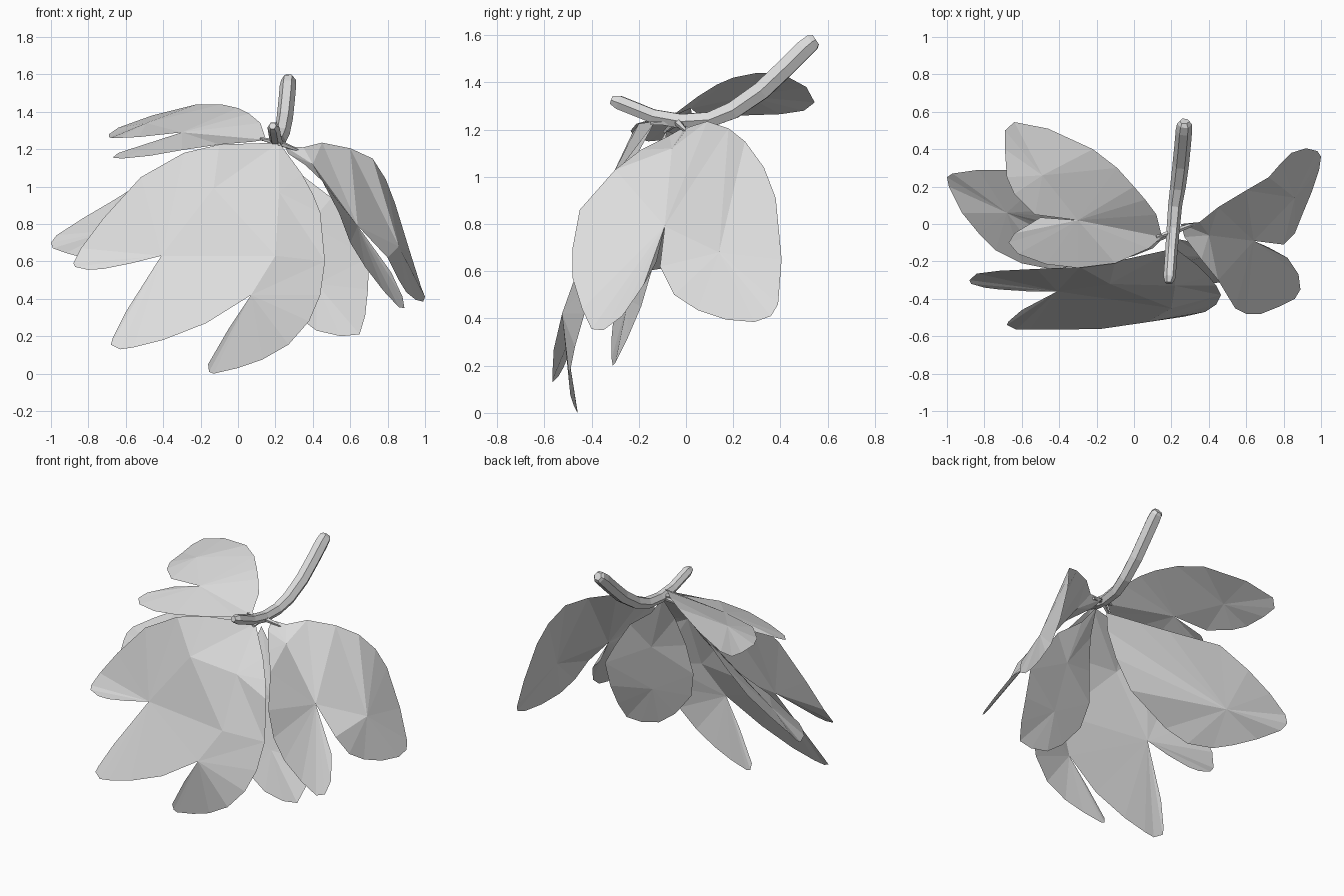
import bpy, bmesh
from mathutils import Vector


def material(name, value):
    m = bpy.data.materials.new(name)
    m.diffuse_color = (value, value, value, 1)
    return m


GREY = material("pale_grey", 0.72)
CORE = Vector((0.2, 0.0, 0.3))


def leaf(name, *lobes):
    """Each lobe is a hub point followed by the rim points fanned around it."""
    bm = bmesh.new()
    for hub, *rim in lobes:
        h = bm.verts.new(hub)
        ring = [bm.verts.new(p) for p in rim]
        for a, b in zip(ring, ring[1:]):
            bm.faces.new((h, a, b))
    bmesh.ops.remove_doubles(bm, verts=bm.verts, dist=0.001)
    bmesh.ops.recalc_face_normals(bm, faces=bm.faces)
    # turn the upper side outwards
    if sum(f.normal.dot(f.calc_center_median() - CORE) * f.calc_area() for f in bm.faces) < 0:
        bmesh.ops.reverse_faces(bm, faces=bm.faces)
    me = bpy.data.meshes.new(name)
    bm.to_mesh(me)
    bm.free()
    me.materials.append(GREY)
    bpy.context.collection.objects.link(bpy.data.objects.new(name, me))


# curved six-sided twig
cu = bpy.data.curves.new("stem", "CURVE")
cu.dimensions = "3D"
cu.bevel_depth = 0.044
cu.bevel_resolution = 1
cu.use_fill_caps = True
path = [(0.185, -0.315, 1.325, .45), (0.19, -0.285, 1.315, .75), (0.2, -0.14, 1.257, .75),
        (0.21, -0.02, 1.235, .8), (0.22, 0.1, 1.242, .85), (0.235, 0.2, 1.282, .95),
        (0.25, 0.32, 1.365, 1), (0.26, 0.42, 1.46, 1), (0.267, 0.5, 1.54, 1),
        (0.27, 0.535, 1.57, .9), (0.27, 0.55, 1.58, .6)]
sp = cu.splines.new("POLY")
sp.points.add(len(path) - 1)
for p, (x, y, z, r) in zip(sp.points, path):
    p.co = (x, y, z, 1)
    p.radius = r
cu.materials.append(GREY)
stem = bpy.data.objects.new("stem", cu)
bpy.context.collection.objects.link(stem)
bpy.context.view_layer.objects.active = stem
stem.select_set(True)
bpy.ops.object.convert(target="MESH")
for poly in stem.data.polygons:
    poly.use_smooth = False

# big three-lobed front leaf
base, notch_l, notch_r = (0.22, -0.13, 1.235), (-0.41, -0.36, 0.63), (0.07, -0.525, 0.42)
left, low, right = (-0.13, -0.32, 0.99), (0.2, -0.45, 0.63), (0.22, -0.33, 0.97)
shoulder, brow, edge = (-0.1, -0.2, 1.225), (-0.29, -0.23, 1.18), (0.465, -0.38, 0.6)
leaf("front_leaf",
     [notch_l, low, left, brow, (-0.52, -0.24, 1.05), (-0.72, -0.25, 0.83),
      (-0.84, -0.265, 0.67), (-0.88, -0.3, 0.59), (-0.87, -0.32, 0.57), (-0.8, -0.34, 0.555),
      (-0.72, -0.35, 0.56), (-0.57, -0.36, 0.59)],
     [notch_l, (-0.5, -0.41, 0.48), (-0.6, -0.46, 0.33), (-0.67, -0.52, 0.19), (-0.68, -0.54, 0.155),
      (-0.63, -0.565, 0.13), (-0.56, -0.565, 0.14), (-0.4, -0.565, 0.18), (-0.17, -0.56, 0.27), notch_r, low],
     [notch_r, (-0.05, -0.5, 0.24), (-0.16, -0.47, 0.05), (-0.155, -0.46, 0.01), (-0.13, -0.46, 0.0),
      (0, -0.475, 0.03), (0.13, -0.49, 0.075), (0.27, -0.495, 0.155), (0.38, -0.47, 0.28),
      (0.44, -0.43, 0.42), edge, low],
     [left, low, right, base, shoulder, brow],
     [right, low, edge, (0.44, -0.33, 0.86), (0.4, -0.28, 0.96), (0.34, -0.22, 1.07), base])

# two-lobed right leaf, arched along a ridge near its stalk
base, notch, ridge = (0.25, 0.0, 1.215), (0.64, -0.09, 0.79), (0.4, -0.06, 1.12)
bend, inner, hub = (0.6, 0.18, 1.205), (0.8, -0.11, 0.62), (0.86, 0.14, 0.68)
top, side = (0.45, 0.09, 1.235), (0.45, -0.3, 1.03)
leaf("right_leaf",
     [ridge, notch, side, (0.36, -0.19, 1.115), (0.27, -0.07, 1.175), base, (0.35, 0.01, 1.21), top, notch],
     [notch, top, bend, hub, inner],
     [hub, bend, (0.72, 0.25, 1.15), (0.79, 0.33, 1.04), (0.84, 0.38, 0.91),
      (0.92, 0.405, 0.65), (0.98, 0.39, 0.46), (1.0, 0.36, 0.41), (0.99, 0.29, 0.385),
      (0.95, 0.17, 0.395), (0.9, 0.05, 0.435), (0.86, -0.05, 0.5), inner],
     [notch, (0.72, -0.125, 0.64), (0.82, -0.18, 0.54), (0.88, -0.27, 0.41), (0.89, -0.35, 0.35),
      (0.86, -0.4, 0.355), (0.78, -0.44, 0.44), (0.68, -0.48, 0.57), (0.6, -0.48, 0.7),
      (0.54, -0.45, 0.86), side])

# rounded leaf hanging under the twig
base, upper, lower = (0.23, -0.08, 1.2), (0.38, -0.175, 0.8), (0.42, -0.245, 0.48)
side_r, side_l = (0.7, -0.14, 0.62), (0.13, -0.265, 0.65)
leaf("lower_leaf",
     [upper, lower, side_l, (0.16, -0.23, 0.85), (0.2, -0.17, 1.04), base, (0.33, -0.1, 1.07),
      (0.5, -0.12, 0.94), (0.62, -0.13, 0.76), side_r, lower],
     [lower, side_r, (0.695, -0.19, 0.45), (0.68, -0.25, 0.31), (0.65, -0.3, 0.21), (0.55, -0.31, 0.2),
      (0.42, -0.315, 0.23), (0.3, -0.315, 0.32), (0.17, -0.3, 0.48), side_l])

# long single leaf on the left
base = (0.15, -0.08, 1.195)
leaf("left_leaf",
     [(-0.68, 0.06, 0.765), base, (-0.02, 0.0, 1.16), (-0.2, 0.09, 1.12), (-0.47, 0.25, 1.05),
      (-0.66, 0.29, 0.93), (-0.83, 0.29, 0.83), (-0.97, 0.27, 0.74), (-1.0, 0.25, 0.7),
      (-0.99, 0.2, 0.67), (-0.92, 0.06, 0.645), (-0.83, -0.05, 0.62), (-0.74, -0.14, 0.605),
      (-0.6, -0.21, 0.615), (-0.45, -0.24, 0.68), (-0.15, -0.21, 0.82), (0.0, -0.17, 0.97),
      (0.1, -0.13, 1.11), base])

# two-lobed upper leaf
base, notch, corner = (0.15, -0.07, 1.25), (-0.3, 0.02, 1.29), (0.12, 0.05, 1.34)
far, near = (-0.09, 0.3, 1.44), (-0.53, 0.05, 1.265)
leaf("upper_leaf",
     [notch, base, corner, (0.06, 0.13, 1.39), (0.0, 0.2, 1.42), far, (-0.49, 0.26, 1.34), near],
     [(-0.49, 0.26, 1.34), far, (-0.22, 0.4, 1.44), (-0.46, 0.51, 1.38), (-0.64, 0.545, 1.315),
      (-0.69, 0.5, 1.28), (-0.69, 0.4, 1.265), (-0.68, 0.25, 1.26), (-0.64, 0.16, 1.26), near],
     [notch, (-0.5, 0.035, 1.225), (-0.64, -0.05, 1.18), (-0.67, -0.1, 1.155), (-0.62, -0.16, 1.15),
      (-0.47, -0.215, 1.165), (-0.3, -0.235, 1.195), (-0.1, -0.21, 1.225), (0.08, -0.13, 1.24), base])

# short stalks joining the leaves to the twig
node = Vector((0.215, -0.04, 1.235))
for side, end in (("front", (0.22, -0.15, 1.225)), ("right", (0.32, 0.0, 1.195)),
                  ("left", (0.12, -0.09, 1.19)), ("upper", (0.12, -0.07, 1.255))):
    axis = Vector(end) - node
    bpy.ops.mesh.primitive_cone_add(vertices=5, radius1=0.018, radius2=0.008, depth=axis.length,
                                    location=node + axis / 2,
                                    rotation=axis.to_track_quat("Z", "Y").to_euler())
    bpy.context.object.name = side + "_stalk"
    bpy.context.object.data.materials.append(GREY)
